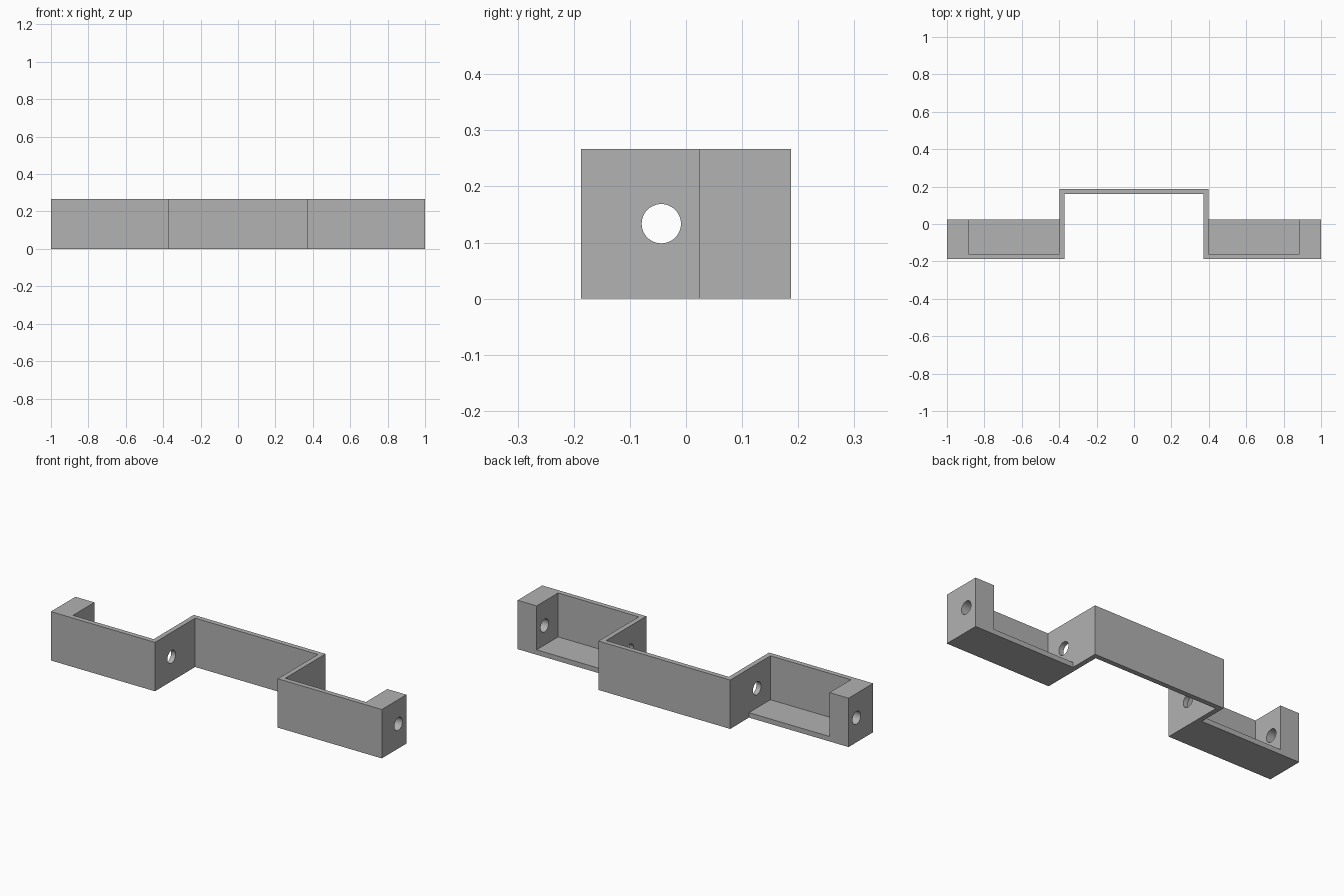
import bpy
import bmesh
import math
from mathutils import Matrix, Vector

cube = bpy.data.objects.get("Cube")
if cube:
    bpy.data.objects.remove(cube, do_unlink=True)

# Main dimensions
HEIGHT = 0.267
WALL = 0.027
FRONT, BACK = -0.187, 0.187
POD_BACK = 0.025          # rear edge of the side trays
OUTER = 0.398             # outer face of the central arch
TRAY_END = 0.885          # inner face of the end blocks
HOLE_Y, HOLE_R = -0.044, 0.035

grey = bpy.data.materials.new("plain grey")
grey.use_nodes = True
colour = (0.445, 0.445, 0.445, 1)
grey.diffuse_color = colour
grey.node_tree.nodes["Principled BSDF"].inputs["Base Color"].default_value = colour


def make_object(name, bm):
    bmesh.ops.recalc_face_normals(bm, faces=bm.faces)
    mesh = bpy.data.meshes.new(name)
    bm.to_mesh(mesh)
    bm.free()
    mesh.materials.append(grey)
    obj = bpy.data.objects.new(name, mesh)
    bpy.context.collection.objects.link(obj)
    return obj


def box(name, low, high):
    low, high = Vector(low), Vector(high)
    bm = bmesh.new()
    bmesh.ops.create_cube(bm, size=1)
    bmesh.ops.scale(bm, vec=high - low, verts=bm.verts)
    bmesh.ops.translate(bm, vec=(low + high) / 2, verts=bm.verts)
    return make_object(name, bm)


# Bracket body: mirrored top outline, extruded upwards
half = [(1, POD_BACK), (1, FRONT), (OUTER - WALL, FRONT), (OUTER - WALL, BACK - WALL)]
tail = [(OUTER, BACK), (OUTER, POD_BACK)]
outline = half + [(-x, y) for x, y in reversed(half)]
outline += [(-x, y) for x, y in reversed(tail)] + tail
bm = bmesh.new()
face = bm.faces.new([bm.verts.new((x, y, 0)) for x, y in outline])
top = bmesh.ops.extrude_face_region(bm, geom=[face])["geom"]
bmesh.ops.translate(bm, vec=(0, 0, HEIGHT),
                    verts=[g for g in top if isinstance(g, bmesh.types.BMVert)])
bracket = make_object("bracket", bm)

# Tray pockets, open at the top and back
cutters = []
for side, sign in (("left", 1), ("right", -1)):
    xs = sorted((sign * OUTER, sign * TRAY_END))
    cutters.append(box(side + "_pocket_cutter", (xs[0], FRONT + WALL, WALL),
                       (xs[1], POD_BACK + 0.02, HEIGHT + 0.1)))

# One round bore through both end blocks and both arch walls
bm = bmesh.new()
bmesh.ops.create_cone(bm, cap_ends=True, segments=48, radius1=HOLE_R, radius2=HOLE_R,
                      depth=2.4, matrix=Matrix.Translation((0, HOLE_Y, HEIGHT / 2))
                      @ Matrix.Rotation(math.pi / 2, 4, "Y"))
cutters.append(make_object("bore_cutter", bm))

# Apply the cuts
bpy.context.view_layer.objects.active = bracket
bracket.select_set(True)
for cutter in cutters:
    mod = bracket.modifiers.new(cutter.name, "BOOLEAN")
    mod.operation = "DIFFERENCE"
    mod.solver = "EXACT"
    mod.object = cutter
    bpy.ops.object.modifier_apply(modifier=mod.name)
for cutter in cutters:
    bpy.data.objects.remove(cutter, do_unlink=True)

# Smooth bores with crisp edges
bpy.ops.object.shade_smooth_by_angle(angle=math.radians(30))
